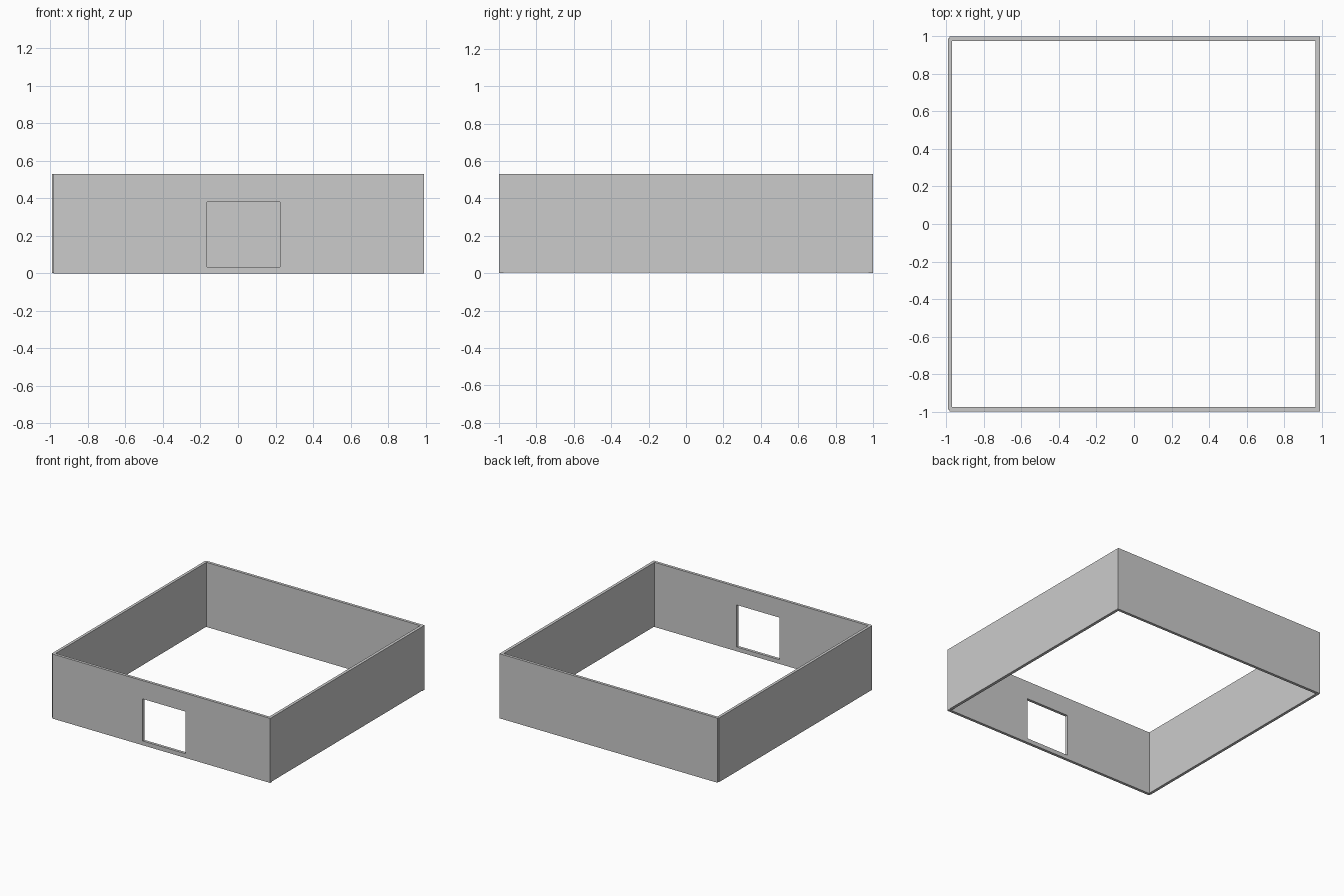
import bpy

if "Cube" in bpy.data.objects:
    bpy.data.objects.remove(bpy.data.objects["Cube"])

HEIGHT = 0.53


def box(name, lo, hi):
    """Axis-aligned box between two opposite corners."""
    size = [b - a for a, b in zip(lo, hi)]
    centre = [(a + b) / 2 for a, b in zip(lo, hi)]
    bpy.ops.mesh.primitive_cube_add(size=1, location=centre)
    obj = bpy.context.object
    obj.name = name
    obj.scale = size
    bpy.ops.object.transform_apply(location=False, rotation=False, scale=True)
    return obj


# Front and back walls run the full width
front = box("front_wall", (-0.985, -1.0, 0), (0.992, -0.977, HEIGHT))
box("back_wall", (-0.985, 0.977, 0), (0.992, 1.0, HEIGHT))

# Side walls, very slightly offset at the left corners
box("left_wall", (-0.993, -0.99, 0.003), (-0.97, 0.99, HEIGHT))
box("right_wall", (0.969, -0.998, 0.005), (0.993, 0.998, HEIGHT))

# Rectangular opening through the front wall
cutter = box("opening_cutter", (-0.165, -1.1, 0.035), (0.225, -0.9, 0.38))
cutter.hide_render = True
cutter.hide_set(True)
cut = front.modifiers.new("opening", 'BOOLEAN')
cut.operation = 'DIFFERENCE'
cut.solver = 'EXACT'
cut.object = cutter
